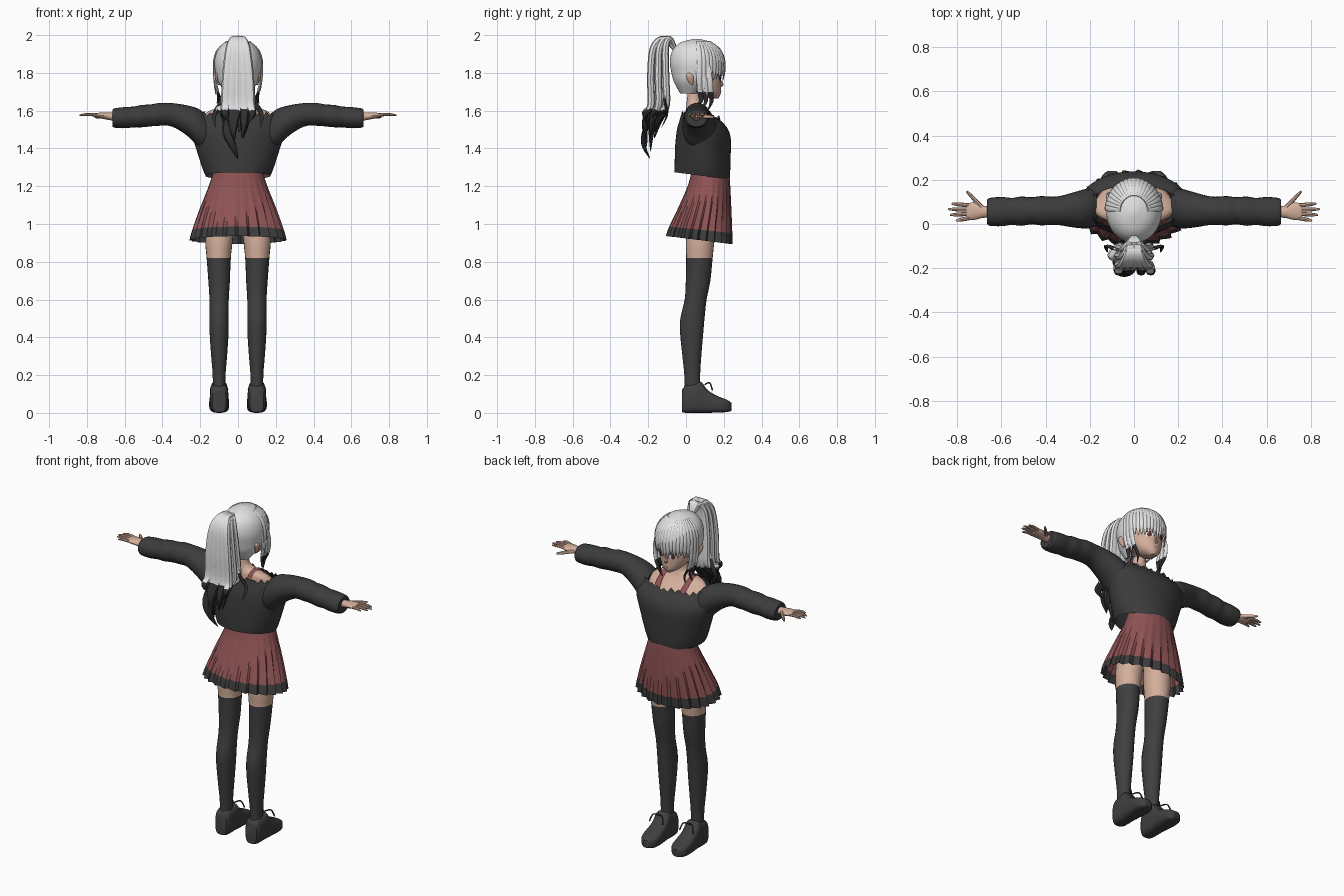
import bpy, bmesh, random
from math import sin, cos, pi, sqrt
from mathutils import Vector

random.seed(4)
cube = bpy.data.objects.get("Cube")
if cube:
    bpy.data.objects.remove(cube)
made = []


def material(name, *rgb):
    m = bpy.data.materials.new(name)
    m.use_nodes = True
    m.diffuse_color = (*rgb, 1)
    m.node_tree.nodes["Principled BSDF"].inputs["Base Color"].default_value = (*rgb, 1)
    return m


skin = material("skin", .66, .43, .33)
silver = material("silver_hair", .75, .75, .76)
black = material("black_hair", .03, .03, .032)
knit = material("charcoal_knit", .045, .045, .046)
red = material("brick_red", .27, .085, .088)
sock = material("stocking_grey", .05, .05, .052)
leather = material("shoe_leather", .05, .05, .05)
white = material("eye_white", .8, .78, .76)
iris = material("iris_red", .2, .04, .04)


def smooth_rows(rows, k):
    """Catmull-Rom resampling of equal-length rows."""
    out, last = [], len(rows) - 1
    for i in range(last):
        quad = [rows[max(0, min(last, i + d))] for d in (-1, 0, 1, 2)]
        for j in range(k):
            t = j / k
            out.append([b + .5 * t * (c - a + t * (2*a - 5*b + 4*c - d + t * (3*(b - c) + d - a)))
                        for a, b, c, d in zip(*quad)])
    return out + [list(rows[-1])]


def build(name, stacks, mats, rule=None, caps=True, mirror=False):
    """Skin stacks of rings; the rule picks a material, or -1 for a hole."""
    bm = bmesh.new()
    for s in ((1, -1) if mirror else (1,)):
        for rings in stacks:
            vs = [[bm.verts.new((p[0] * s, p[1], p[2])) for p in r] for r in rings]
            n = len(vs[0])
            quads = [(a[i], a[(i+1) % n], b[(i+1) % n], b[i])
                     for a, b in zip(vs, vs[1:]) for i in range(n)]
            for q in quads + ([vs[0], vs[-1]] if caps else []):
                mid = sum((v.co for v in q), Vector()) / len(q)
                index = rule(mid) if rule else 0
                if index >= 0:
                    bm.faces.new(q).material_index = index
    bmesh.ops.delete(bm, geom=[v for v in bm.verts if not v.link_faces], context='VERTS')
    bmesh.ops.recalc_face_normals(bm, faces=bm.faces)
    me = bpy.data.meshes.new(name)
    bm.to_mesh(me)
    bm.free()
    for m in mats:
        me.materials.append(m)
    ob = bpy.data.objects.new(name, me)
    bpy.context.collection.objects.link(ob)
    made.append(ob)
    return ob


def loft(name, rows, mats, axis="z", n=24, k=4, square=1, warp=None, **kw):
    """Rows are (position, centre u, radius u, centre v, radius v)."""
    stack = []
    for pos, cu, ru, cv, rv in smooth_rows(rows, k):
        ring = []
        for i in range(n):
            c, s = cos(2*pi*i/n), sin(2*pi*i/n)
            u = cu + ru * (abs(c) ** square) * (1 if c > 0 else -1)
            v = cv + rv * (abs(s) ** square) * (1 if s > 0 else -1)
            p = Vector({"z": (u, v, pos), "x": (pos, u, v), "y": (u, pos, v)}[axis])
            ring.append(warp(p, i, Vector((cu, cv, pos))) if warp else p)
        stack.append(ring)
    return build(name, [stack], mats, **kw)


def strand(path, width, thick, side=(1, 0, 0), taper=(.6, 1, 1, .7, .06), n=8, k=4):
    """Flat tapering lock of hair, finger, strap or lace."""
    pts = [Vector(p) for p in smooth_rows(path, k)]
    side, stack = Vector(side).normalized(), []
    for i, p in enumerate(pts):
        tan = (pts[min(i+1, len(pts)-1)] - pts[max(i-1, 0)]).normalized()
        nor = tan.cross(side).normalized()
        wide = nor.cross(tan)
        f = i / (len(pts) - 1) * (len(taper) - 1)
        j = min(int(f), len(taper) - 2)
        w = taper[j] + (taper[j+1] - taper[j]) * (f - j)
        stack.append([p + wide * width * w * cos(2*pi*a/n) + nor * thick * w * sin(2*pi*a/n)
                      for a in range(n)])
    return stack


# Legs with long stockings
loft("legs", [(1.12, .085, .08, .1, .08), (.92, .1, .073, .076, .076), (.82, .102, .064, .071, .07),
              (.7, .1, .057, .064, .065), (.6, .1, .051, .051, .058), (.5, .1, .051, .034, .064),
              (.42, .1, .05, .03, .061), (.3, .1, .042, .031, .05), (.2, .1, .034, .033, .042),
              (.1, .1, .034, .035, .042)], [skin, sock], mirror=True, rule=lambda c: int(c.z < .82))

# Shoes with laces
loft("shoes", [(-.02, .1, .036, .064, .06), (0, .1, .046, .073, .073), (.045, .1, .049, .078, .078),
               (.08, .1, .049, .082, .082), (.115, .1, .05, .06, .06), (.17, .1, .053, .045, .043),
               (.215, .1, .046, .037, .033), (.24, .1, .02, .032, .022)],
     [leather], axis="y", square=.6, mirror=True)
build("laces", [strand([(.1, .1, .15), (.1 + d, .125, .16), (.1 + 1.5*d, .14, .12)], .004, .004, (0, 0, 1),
                       (1, 1, 1)) for d in (-.03, .03)], [leather], mirror=True)


# Pleated skirt with dark hem band
def pleat(p, i, centre):
    drop = (1.28 - p.z) / .36
    scale = 1 + drop * (.09 * (i % 4) / 3 - .05)
    return Vector((p.x * scale, centre.y + (p.y - centre.y) * scale, p.z - .12 * drop * (p.y - .07)))


loft("skirt", [(1.28, 0, .13, .13, .1), (1.2, 0, .155, .122, .112), (1.08, 0, .2, .1, .138),
               (.97, 0, .235, .078, .162), (.915, 0, .248, .07, .17)], [red, knit], n=96,
     warp=pleat, caps=False, rule=lambda c: int(c.z + .1 * (c.y - .07) < .968))

# Bare torso and neck
loft("torso", [(1.1, 0, .13, .1, .09), (1.25, 0, .115, .12, .08), (1.4, 0, .14, .11, .1),
               (1.5, 0, .17, .095, .1), (1.56, 0, .185, .07, .075), (1.6, 0, .15, .05, .052),
               (1.625, 0, .07, .045, .042), (1.66, 0, .037, .042, .037), (1.76, 0, .035, .055, .037)], [skin])
build("top_straps", [strand([(.07, .2, 1.49), (.085, .145, 1.565), (.088, .09, 1.608), (.086, .04, 1.622),
                             (.08, .002, 1.595), (.07, -.02, 1.5)], .016, .006, taper=(1.3, 1, .8, 1))],
      [red], mirror=True)


# Loose off-shoulder sweater: hem slopes, collar is ragged
def drape(p, i, centre):
    p.z -= .13 * (p.y - centre.y)
    if p.z > 1.525 and centre.z > 1.565:
        p.z += .02 * (i % 2) + random.uniform(-.012, .006)
    return p


loft("sweater_body", [(1.255, 0, .172, .085, .145), (1.3, 0, .19, .087, .147), (1.4, 0, .222, .09, .147),
                      (1.48, 0, .245, .094, .142), (1.53, 0, .24, .09, .125), (1.568, 0, .212, .075, .1)],
     [knit], n=56, warp=drape, caps=False)
loft("sleeves", [(.17, .075, .085, 1.485, .095), (.21, .07, .09, 1.51, .1), (.27, .064, .08, 1.548, .08),
                 (.35, .06, .064, 1.578, .062), (.42, .06, .066, 1.58, .06), (.46, .06, .061, 1.575, .058),
                 (.51, .058, .066, 1.571, .059), (.55, .057, .061, 1.567, .055), (.6, .056, .066, 1.563, .056),
                 (.65, .055, .063, 1.561, .052), (.665, .055, .054, 1.561, .045)], [knit], axis="x", mirror=True)

# Hands
loft("hands", [(.63, .055, .026, 1.565, .022), (.68, .055, .027, 1.57, .02), (.72, .058, .039, 1.574, .016),
               (.757, .056, .037, 1.576, .011)], [skin], axis="x", n=16, mirror=True)
digits = [strand([(.745, y, 1.576), ((.745 + tip) / 2, y + fan / 2, 1.58), (tip, y + fan, 1.576)],
                 .0095, .0085, (0, 1, 0), (1, 1, .9, .4)) for y, tip, fan in
          ((.027, .805, -.012), (.046, .832, -.005), (.065, .84, .002), (.084, .825, .008))]
digits.append(strand([(.69, .075, 1.572), (.725, .115, 1.568), (.757, .148, 1.566)],
                     .012, .01, (0, 0, 1), (1.2, 1, .8, .4)))
build("fingers", digits, [skin], mirror=True)

# Head, ears and nose
head = [(1.665, 0, .018, .15, .022), (1.69, 0, .054, .122, .062), (1.73, 0, .084, .097, .088),
        (1.78, 0, .1, .08, .106), (1.84, 0, .105, .07, .115), (1.92, 0, .08, .06, .09)]
loft("head", head, [skin], n=32)
loft("ears", [(1.735, .1, .004, .03, .006), (1.76, .107, .01, .025, .016), (1.785, .112, .011, .02, .02),
              (1.8, .11, .005, .018, .01)], [skin], n=12, mirror=True)
build("nose", [strand([(0, .18, 1.765), (0, .192, 1.738), (0, .18, 1.73)], .009, .008, taper=(.3, 1, .5))], [skin])


def face_y(x, z):
    for a, b in zip(head, head[1:]):
        if a[0] <= z <= b[0]:
            t = (z - a[0]) / (b[0] - a[0])
            rx, yc, ry = (a[i] + t * (b[i] - a[i]) for i in (2, 3, 4))
            return yc + ry * sqrt(max(0, 1 - (x / rx) ** 2))


def plate(name, cx, cz, rx, rz, lift, mat, mirror=True):
    """Thin painted oval that follows the face."""
    rings = []
    for f in (1, .6, .2):
        pts = [(cx + f * rx * cos(2*pi*i/20), cz + f * rz * sin(2*pi*i/20)) for i in range(20)]
        rings.append([(x, face_y(x, z) + lift, z) for x, z in pts])
    build(name, [rings], [mat], mirror=mirror)


plate("eye_whites", .042, 1.77, .023, .015, .003, white)
plate("irises", .041, 1.77, .012, .015, .005, iris)
plate("pupils", .041, 1.77, .005, .008, .0065, black)
plate("lashes", .043, 1.786, .026, .004, .006, black)
plate("mouth", 0, 1.702, .013, .002, .003, iris, mirror=False)

# Hair cap with an opening for the face
cap = [(1.69, 0, .06, .02, .05), (1.75, 0, .105, .037, .1), (1.8, 0, .119, .05, .127),
       (1.86, 0, .125, .056, .142), (1.92, 0, .108, .056, .127), (1.96, 0, .068, .055, .085),
       (1.98, 0, .012, .055, .015)]
loft("hair_cap", cap, [silver], n=48,
     rule=lambda c: -1 if c.z < 1.85 and c.y > .06 + .25 * max(0, c.z - 1.75) else 0)

# Fringe and side locks hugging the cap
fringe = []
for i in range(21):
    a = (i - 10) / 10 * 1.45
    low = (1.685 if abs(a) > 1.05 else 1.765) + random.uniform(-.012, .022)
    out = Vector((sin(a), cos(a), 0))
    path = []
    for z, r in ((1.965, .5), (1.925, .84), (1.87, 1.01), ((1.86 + low) / 2, 1.03), (low, .97)):
        path.append((out.x * .124 * r, .056 + out.y * .143 * r, z))
    fringe.append(strand(path, .014, .006, (cos(a), -sin(a), 0), (.6, 1, 1.1, .8, .08)))
build("fringe", fringe, [silver])
build("side_locks", [strand([(.115, y, 1.85), (.121, y + .01, 1.77), (.108, y + .015, 1.7),
                             (.09 + d, y + .02, 1.65), (.085 + 2 * d, y, low)], .015, .007, (0, 1, 0))
                     for y, d, low in ((.085, .01, 1.61), (.115, -.005, 1.6), (.06, .015, 1.64))],
      [silver, black], mirror=True, rule=lambda c: int(c.z < 1.7))

# High ponytail fading into dark tips
tail = []
for dy in (-.035, .005, .045):
    for dx in (-.06, -.03, 0, .03, .06):
        sway = random.uniform(-.02, .02) - .015
        low = 1.36 + 2.4 * abs(dx) + random.uniform(0, .05) + max(0, dy)
        tail.append(strand([(0, -.06, 1.93), (.3*dx, -.105 + .4*dy, 1.982), (.7*dx, -.145 + .8*dy, 1.93),
                            (dx, -.152 + dy, 1.78), (1.1*dx, -.15 + dy, 1.63),
                            (1.2*dx + sway, -.185 + .9*dy, (1.63 + low) / 2), (.8*dx + sway, -.19 + .5*dy, low)],
                           .024, .019, taper=(.7, .8, 1, 1, 1.05, .9, .05)))
tail.append(strand([(-.03, -.17, 1.62), (-.06, -.215, 1.5), (-.03, -.225, 1.42), (0, -.19, 1.345)], .025, .014))
build("ponytail", tail, [silver, black], rule=lambda c: int(c.z < 1.605))
build("loose_tips", [strand([(.06, -.12, 1.72), (.09, -.11, 1.64), (.125, -.1, 1.58), (.12, -.13, 1.51)],
                            .014, .007)], [silver, black], mirror=True, rule=lambda c: int(c.z < 1.66))

# Smooth shading that keeps creases
bpy.ops.object.select_all(action='DESELECT')
for ob in made:
    ob.select_set(True)
bpy.context.view_layer.objects.active = made[0]
bpy.ops.object.shade_smooth_by_angle(angle=.7)
